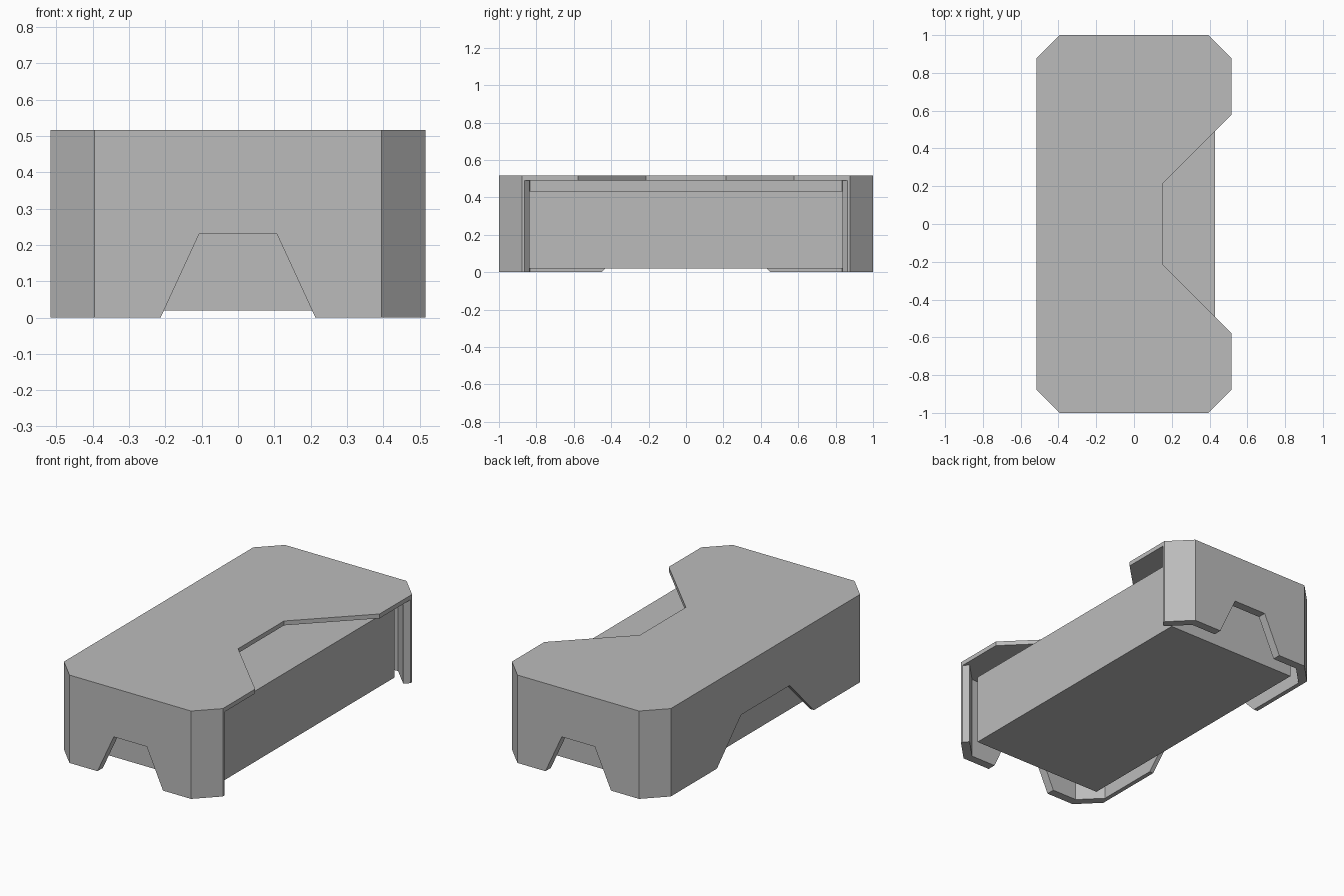
import bpy
import bmesh
from mathutils import Vector

cube = bpy.data.objects.get("Cube")
if cube:
    bpy.data.objects.remove(cube, do_unlink=True)

grey = bpy.data.materials.new("plain_grey")
grey.use_nodes = True
COLOUR = (0.5, 0.5, 0.5, 1)
grey.diffuse_color = COLOUR
grey.node_tree.nodes["Principled BSDF"].inputs["Base Color"].default_value = COLOUR


def prism(name, points, sweep):
    """Flat profile swept along a vector into a solid."""
    bm = bmesh.new()
    face = bm.faces.new([bm.verts.new(p) for p in points])
    swept = bmesh.ops.extrude_face_region(bm, geom=[face], use_keep_orig=True)
    moved = [v for v in swept["geom"] if isinstance(v, bmesh.types.BMVert)]
    bmesh.ops.translate(bm, verts=moved, vec=Vector(sweep))
    bmesh.ops.recalc_face_normals(bm, faces=bm.faces)
    mesh = bpy.data.meshes.new(name)
    bm.to_mesh(mesh)
    bm.free()
    mesh.materials.append(grey)
    obj = bpy.data.objects.new(name, mesh)
    bpy.context.collection.objects.link(obj)
    return obj


def mirror_y(half):
    """Complete an outline given from its +y half."""
    return half + [(x, -y) for x, y in reversed(half)]


def carve(target, cutter):
    mod = target.modifiers.new("carve", "BOOLEAN")
    mod.operation = "DIFFERENCE"
    mod.solver = "EXACT"
    mod.object = cutter
    bpy.context.view_layer.objects.active = target
    bpy.ops.object.modifier_apply(modifier=mod.name)
    bpy.data.objects.remove(cutter, do_unlink=True)


W, L, H = 0.516, 1.0, 0.516      # half width, half length, height
CX, CY = 0.395, 0.878            # where the corner chamfers start
INNER = 0.95                     # cavity size relative to the shell
ROOF = H * INNER

# Outer cover with the angled notch in its right side
corner = [(W, CY), (CX, L), (-CX, L), (-W, CY)]
outline = mirror_y([(0.15, 0.213), (W, 0.577)] + corner)
cover = prism("cover", [(x, y, 0) for x, y in outline], (0, 0, H))

# Hollow inside, open at the bottom
hollow = [(x * INNER, y * INNER, -0.2) for x, y in mirror_y(corner)]
carve(cover, prism("hollow_cutter", hollow, (0, 0, ROOF + 0.2)))

# Open right side, with bevelled wall ends
gap = mirror_y([(0.3, 0.648), (0.7, 1.048)])
carve(cover, prism("side_gap_cutter", [(x, y, -0.2) for x, y in gap], (0, 0, ROOF + 0.2)))


# Tapered cut-outs along the lower edges
def taper(bottom, top, height=0.23):
    low = bottom + (bottom - top) * 0.1 / height
    return [(-low, -0.1), (low, -0.1), (top, height), (-top, height)]


carve(cover, prism("end_cutter", [(a, -1.5, z) for a, z in taper(0.213, 0.107)], (0, 3, 0)))
carve(cover, prism("left_cutter", [(-0.8, a, z) for a, z in taper(0.45, 0.225)], (0.8, 0, 0)))

# Plain block held inside the cover
BX, BY = 0.43, 0.837
block = [(-BX, -BY, 0.02), (BX, -BY, 0.02), (BX, BY, 0.02), (-BX, BY, 0.02)]
prism("inner_block", block, (0, 0, 0.415))
